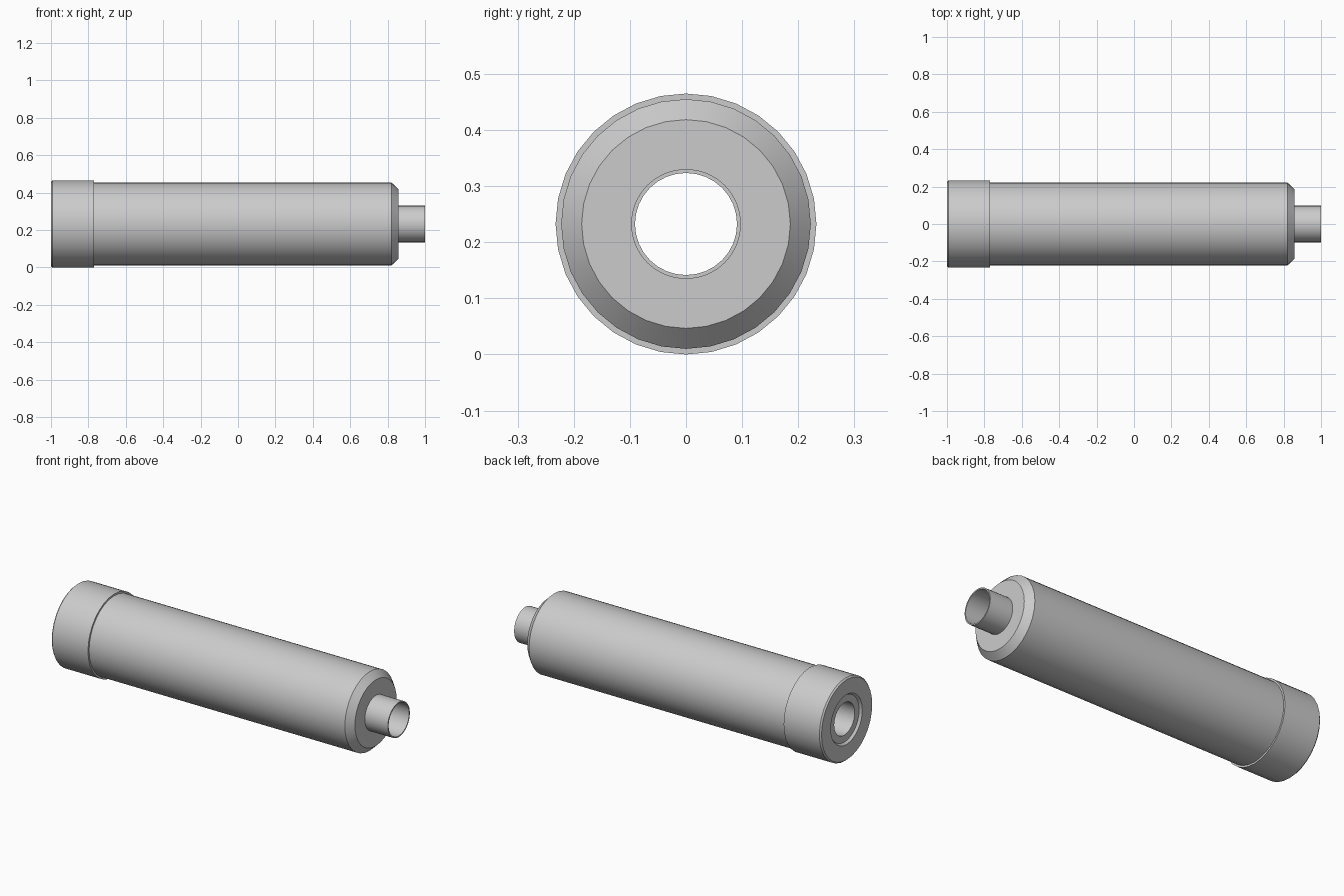
import bpy, bmesh
from math import cos, sin, pi, radians

if "Cube" in bpy.data.objects:
    bpy.data.objects.remove(bpy.data.objects["Cube"])

SIDES = 32
AXIS_Z = 0.2325   # height of the tube's centre line
BORE = 0.091


def lathe(name, profile):
    """Spin (x, radius) points about the long axis; list points left to right along the outside."""
    bm = bmesh.new()
    rings = []
    for x, r in profile:
        rings.append([bm.verts.new((x, r * sin(2 * pi * i / SIDES),
                                    AXIS_Z + r * cos(2 * pi * i / SIDES)))
                      for i in range(SIDES)])
    for a, b in zip(rings, rings[1:]):
        for i in range(SIDES):
            j = (i + 1) % SIDES
            bm.faces.new((a[i], a[j], b[j], b[i]))
    bm.normal_update()
    mesh = bpy.data.meshes.new(name)
    bm.to_mesh(mesh)
    bm.free()
    ob = bpy.data.objects.new(name, mesh)
    bpy.context.collection.objects.link(ob)
    bpy.ops.object.select_all(action='DESELECT')
    ob.select_set(True)
    bpy.context.view_layer.objects.active = ob
    bpy.ops.object.shade_smooth_by_angle(angle=radians(30))
    return ob


# Rear collar: bore lip, shallow countersunk ring, end face, bevelled rim, step down to body
lathe("rear_collar", [(-0.985, BORE), (-0.985, 0.13), (-0.998, 0.14), (-1.0, 0.225),
                      (-0.992, 0.2325), (-0.77, 0.2325), (-0.77, 0.2225)])

# Main body with chamfered front shoulder and flat front face
lathe("main_body", [(-0.77, 0.2225), (0.82, 0.2225), (0.857, 0.186), (0.857, 0.098)])

# Front spigot: outer wall, thin rim, and the bore running back through the whole model
lathe("front_spigot", [(0.857, 0.098), (1.0, 0.098), (1.0, BORE), (-0.985, BORE)])
